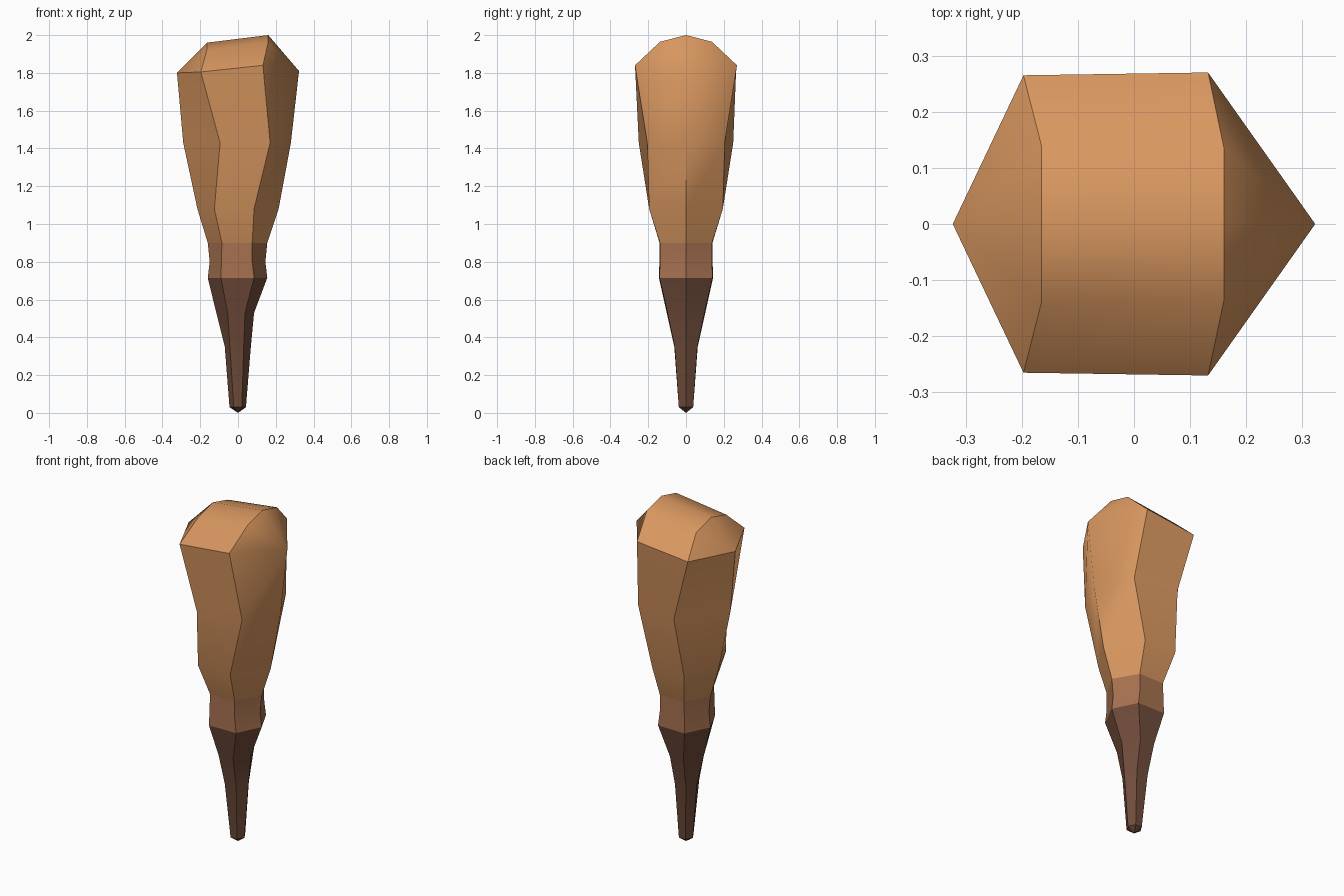
import bpy, bmesh, math
from mathutils import Vector

if "Cube" in bpy.data.objects:
    bpy.data.objects.remove(bpy.data.objects["Cube"])


def material(name, rgb):
    m = bpy.data.materials.new(name)
    m.diffuse_color = (*rgb, 1)
    m.use_nodes = True
    m.node_tree.nodes["Principled BSDF"].inputs["Base Color"].default_value = m.diffuse_color
    return m


def ring(z, left, right, fl, fr, y_fl, y_fr, dz=(0, 0, 0, 0)):
    """Six-sided section, mirrored in y; dz lifts left, front-left, front-right, right."""
    a, b, c, d = (z + k for k in dz)
    return [(left, 0, a), (fl, -y_fl, b), (fr, -y_fr, c),
            (right, 0, d), (fr, y_fr, c), (fl, y_fl, b)]


def section(name, rings, mat, finish=None):
    """Skin a stack of six-sided rings; finish adds the end faces."""
    bm = bmesh.new()
    rows = [[bm.verts.new(p) for p in r] for r in rings]
    for lo, hi in zip(rows, rows[1:]):
        for i in range(6):
            j = (i + 1) % 6
            bm.faces.new((lo[i], lo[j], hi[j], hi[i]))
    if finish:
        finish(bm, rows)
    bm.normal_update()
    me = bpy.data.meshes.new(name)
    bm.to_mesh(me)
    bm.free()
    me.materials.append(mat)
    ob = bpy.data.objects.new(name, me)
    bpy.context.collection.objects.link(ob)
    bpy.ops.object.select_all(action='DESELECT')
    ob.select_set(True)
    bpy.context.view_layer.objects.active = ob
    bpy.ops.object.shade_smooth_by_angle(angle=math.radians(33))
    return ob


def tip(bm, rows):
    # Shallow pyramid under the point
    t = bm.verts.new((0, 0, 0))
    r = rows[0]
    for i in range(6):
        bm.faces.new((t, r[(i + 1) % 6], r[i]))


def rounded_top(bm, rows):
    # Arched top running left to right, with a fan closing each end
    l, fl, fr, r, br, bl = rows[-1]
    arc_l = [fl] + [bm.verts.new((-.165, y, z)) for y, z in
                    ((-.14, 1.922), (0, 1.96), (.14, 1.922))] + [bl]
    arc_r = [fr] + [bm.verts.new((.16, y, z)) for y, z in
                    ((-.137, 1.965), (0, 2.0), (.137, 1.965))] + [br]
    for i in range(4):
        bm.faces.new((arc_l[i], arc_r[i], arc_r[i + 1], arc_l[i + 1]))
        bm.faces.new((l, arc_l[i], arc_l[i + 1]))
        bm.faces.new((r, arc_r[i + 1], arc_r[i]))


# Shared joint sections
joint_low = ring(.715, -.16, .155, -.09, .085, .143, .14)
joint_high = ring(.90, -.16, .155, -.085, .075, .14, .138)

# Dark point
section("point", [
    ring(.03, -.045, .042, -.022, .02, .038, .038),
    ring(.35, -.07, .068, -.043, .03, .062, .06),
    ring(.53, -.115, .085, -.055, .037, .102, .098),
    joint_low], material("dark brown", (.162, .072, .042)), tip)

# Collar
section("collar", [
    joint_low,
    ring(.80, -.15, .145, -.088, .075, .141, .138),
    joint_high], material("mid brown", (.386, .165, .08)))

# Wide handle
handle = section("handle", [
    joint_high,
    ring(1.08, -.215, .215, -.125, .085, .195, .195),
    ring(1.43, -.29, .28, -.095, .17, .25, .205),
    ring(1.80, -.323, .323, -.197, .132, .265, .27, (0, .005, .04, .01))],
    material("tan wood", (.68, .305, .114)), rounded_top)

# The right end blends softly around its corner
tip_at = Vector((.323, 0, 1.81))
me = handle.data
for e in me.edges:
    if any((me.vertices[i].co - tip_at).length < .001 for i in e.vertices):
        e.use_edge_sharp = False
